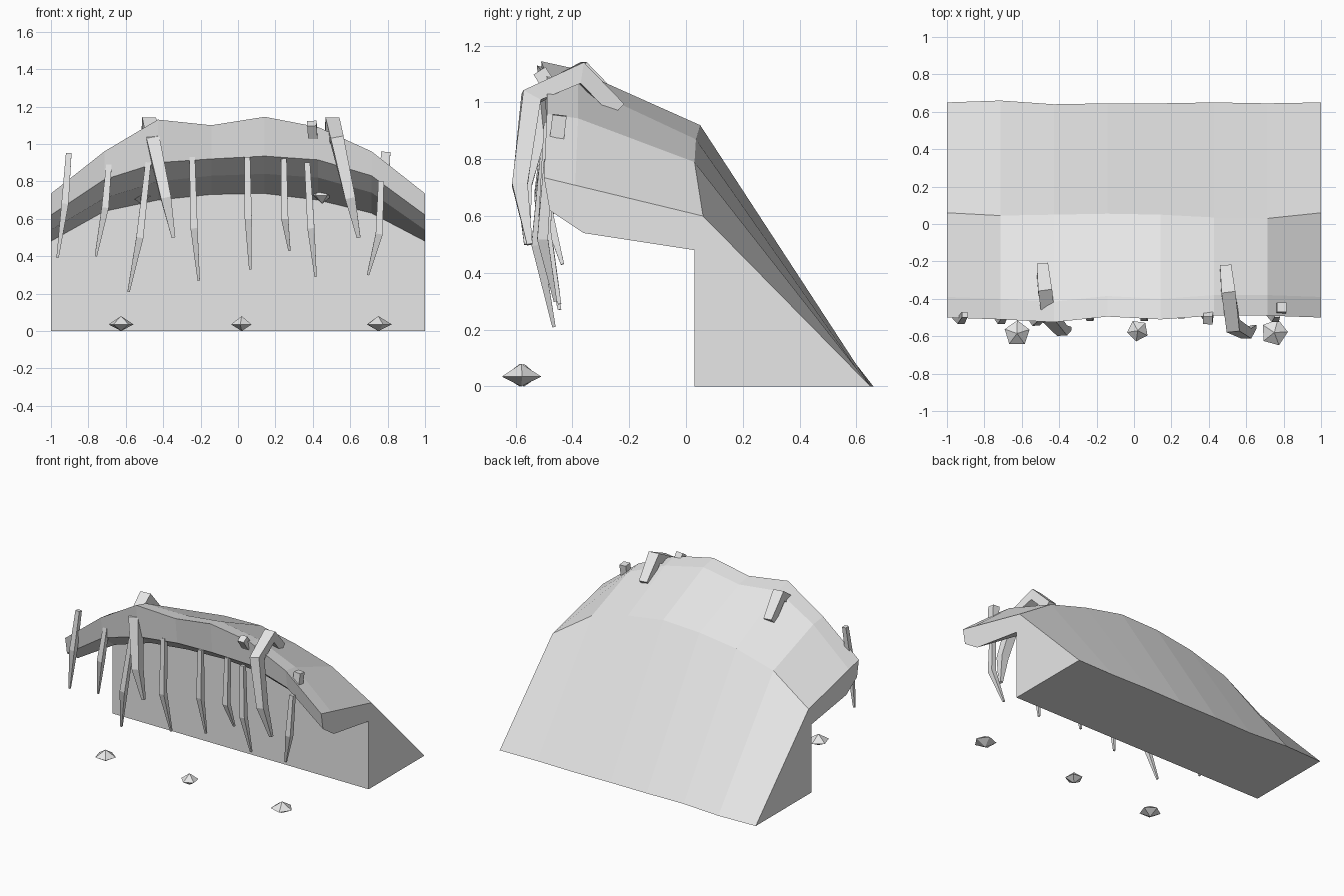
import bpy, bmesh, math
from mathutils import Vector

if "Cube" in bpy.data.objects:
    bpy.data.objects.remove(bpy.data.objects["Cube"])

grey = bpy.data.materials.new("plain grey")
grey.diffuse_color = (0.8, 0.8, 0.8, 1)
grey.use_nodes = True
grey.node_tree.nodes["Principled BSDF"].inputs["Base Color"].default_value = grey.diffuse_color


def finish(name, bm):
    bmesh.ops.recalc_face_normals(bm, faces=bm.faces)
    me = bpy.data.meshes.new(name)
    bm.to_mesh(me)
    bm.free()
    me.materials.append(grey)
    ob = bpy.data.objects.new(name, me)
    bpy.context.collection.objects.link(ob)
    return ob


def loft(bm, rings):
    """Bridge rings of points and cap both ends."""
    vs = [[bm.verts.new(p) for p in r] for r in rings]
    n = len(vs[0])
    for a, b in zip(vs, vs[1:]):
        for i in range(n):
            j = (i + 1) % n
            bm.faces.new((a[i], a[j], b[j], b[i]))
    bm.faces.new(vs[0])
    bm.faces.new(vs[-1])


def root(name, path, widths):
    """Four-sided tapering root along a path."""
    pts = [Vector(p) for p in path]
    rings = []
    for i, p in enumerate(pts):
        t = (pts[min(i + 1, len(pts) - 1)] - pts[max(i - 1, 0)]).normalized()
        side = Vector((1, 0, 0))
        side = (side - t * side.dot(t)).normalized()
        up = t.cross(side)
        h = widths[i] / 2
        rings.append([p + side * h * a + up * h * b
                      for a, b in ((1, 1), (-1, 1), (-1, -1), (1, -1))])
    bm = bmesh.new()
    loft(bm, rings)
    return finish(name, bm)


def stone(name, x, y, z, r, low, high, turn):
    """Five-sided double pyramid."""
    bm = bmesh.new()
    ring = [bm.verts.new((x + r * math.cos(turn + k * math.tau / 5),
                          y + r * math.sin(turn + k * math.tau / 5), z)) for k in range(5)]
    top = bm.verts.new((x, y, z + high))
    bot = bm.verts.new((x, y, z - low))
    for k in range(5):
        bm.faces.new((ring[k], ring[(k + 1) % 5], top))
        bm.faces.new((ring[(k + 1) % 5], ring[k], bot))
    return finish(name, bm)


# Overhanging bank: one cross-section per station along x
# columns: lip y, lip top z, lip bottom z, underside z, wall top z, crest y, crest z, foot y
stations = [
    (-.50, .735, .62, .54, .48, .06, .60, .65),
    (-.51, .96, .81, .71, .64, .045, .79, .66),
    (-.525, 1.13, .90, .80, .70, .05, .87, .64),
    (-.495, 1.10, .92, .83, .73, .055, .91, .645),
    (-.51, 1.145, .935, .84, .735, .05, .92, .645),
    (-.49, 1.09, .915, .82, .70, .035, .87, .65),
    (-.49, .96, .83, .74, .63, .03, .79, .645),
    (-.50, .735, .62, .54, .48, .06, .60, .65),
]
rings = []
for i, (ly, lt, lb, us, wt, cy, cz, fy) in enumerate(stations):
    x = -1 + 2 * i / 7
    inner = 0 < i < 7
    my = ly + .11
    mz = lt + (cz - lt) * (my - ly) / (cy - ly) + (.02 if inner else 0)
    prof = [(.03, 0), (.03, wt), (-.36, us), (ly + .02, lb), (ly, lt),
            (my, mz), (cy, cz), (fy, 0)]
    rings.append([(x, y, z) for y, z in prof])
bm = bmesh.new()
loft(bm, rings)
finish("earth_bank", bm)

# Thick roots arching over the lip
thick = (.06, .075, .07, .055, .02)
root("thick_root_right", [(.49, -.24, .975), (.505, -.37, 1.105), (.53, -.545, 1.02),
                          (.60, -.585, .71), (.645, -.55, .50)], thick)
root("thick_root_left", [(-.49, -.23, .975), (-.475, -.36, 1.105), (-.455, -.49, 1.02),
                         (-.385, -.57, .71), (-.345, -.56, .50)], thick)

# Thin hanging roots: top, middle, tip
thin = [
    [(-.905, -.485, .95), (-.925, -.515, .68), (-.965, -.50, .39)],
    [(-.69, -.485, .89), (-.71, -.515, .66), (-.76, -.475, .40)],
    [(-.48, -.49, .90), (-.525, -.525, .50), (-.585, -.465, .21)],
    [(-.245, -.475, .93), (-.235, -.50, .55), (-.21, -.445, .27)],
    [(.05, -.485, .93), (.055, -.50, .60), (.065, -.45, .33)],
    [(.245, -.465, .92), (.25, -.485, .60), (.275, -.435, .43)],
    [(.37, -.475, .90), (.39, -.495, .55), (.415, -.445, .29)],
    [(.765, -.485, .80), (.755, -.505, .52), (.695, -.46, .30)],
]
for i, path in enumerate(thin):
    root(f"thin_root_{i + 1}", path, (.03, .038, .012))

# Root stubs poking out of the top
root("root_stub_right", [(.79, -.445, .955), (.785, -.455, .87)], (.05, .05))
root("root_stub_middle", [(.395, -.515, 1.11), (.40, -.47, 1.04)], (.05, .05))

# Loose stones on the ground
for i, (x, y, r) in enumerate([(-.625, -.585, .07), (.02, -.57, .058), (.75, -.58, .073)]):
    stone(f"ground_stone_{i + 1}", x, y, .035, r, .035, .045, .3 + i * .5)

# Stones set in the underside
stone("underside_stone_right", .45, -.08, .725, .055, .045, .045, .2)
stone("underside_stone_left", -.52, -.08, .72, .055, .04, .045, .9)
